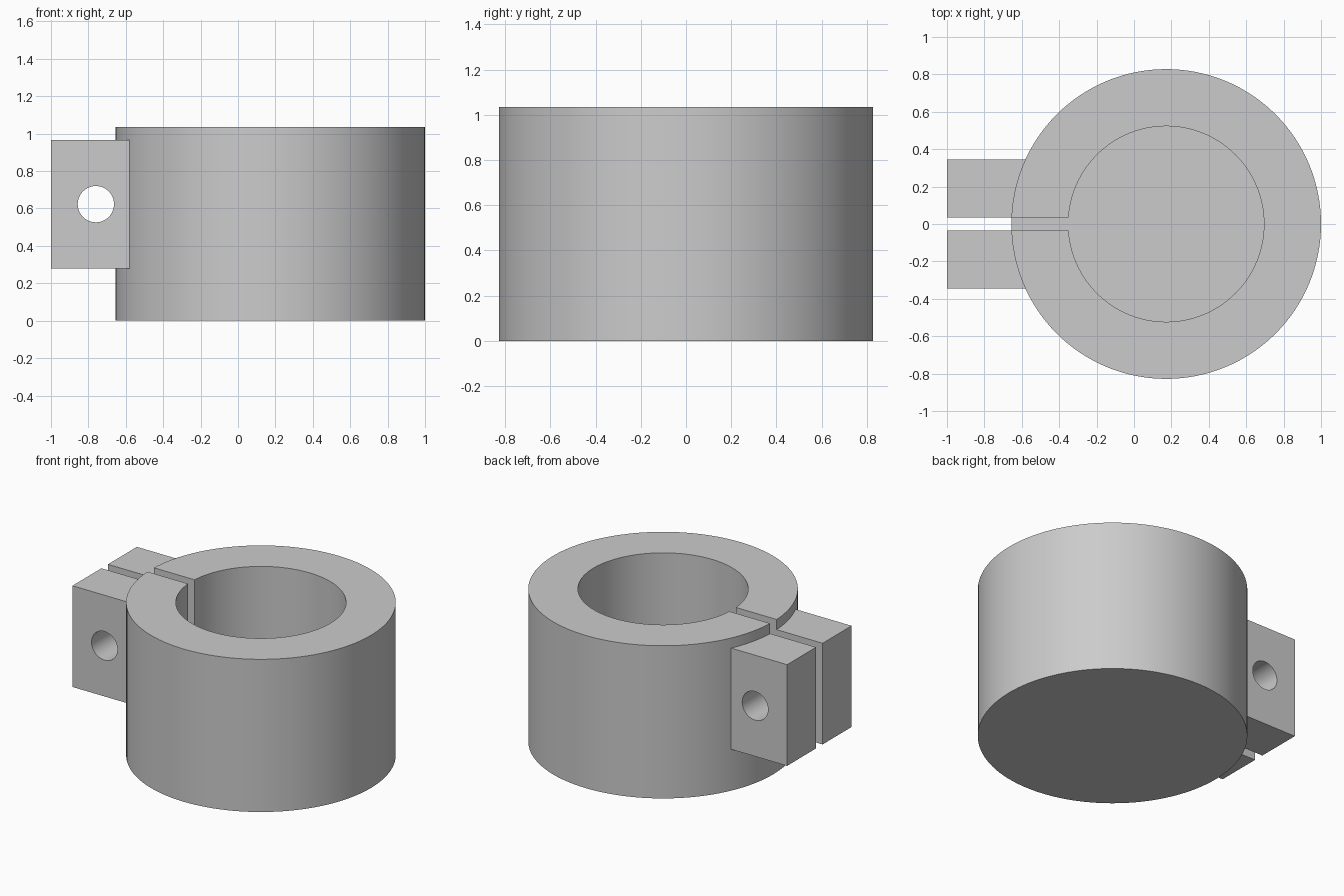
import bpy
import math

cube = bpy.data.objects.get("Cube")
if cube:
    bpy.data.objects.remove(cube, do_unlink=True)

# Main dimensions
CX, OUTER_R, BORE_R, HEIGHT = 0.172, 0.828, 0.523, 1.035
BORE_FLOOR, SLOT_FLOOR = 0.13, 0.138
GAP, EAR_Y = 0.035, 0.345
EAR_Z = (0.28, 0.966)

grey = bpy.data.materials.new("plain_grey")
grey.use_nodes = True
colour = (0.6, 0.6, 0.6, 1)
grey.diffuse_color = colour
grey.node_tree.nodes["Principled BSDF"].inputs["Base Color"].default_value = colour


def finish(name):
    ob = bpy.context.object
    ob.name = name
    ob.data.materials.append(grey)
    bpy.ops.object.transform_apply(location=False, rotation=True, scale=True)
    return ob


def cylinder(name, radius, depth, location, sides, rotation=(0, 0, 0)):
    bpy.ops.mesh.primitive_cylinder_add(vertices=sides, radius=radius, depth=depth,
                                        location=location, rotation=rotation)
    return finish(name)


def box(name, low, high):
    middle = [(a + b) / 2 for a, b in zip(low, high)]
    bpy.ops.mesh.primitive_cube_add(size=1, location=middle)
    bpy.context.object.scale = [b - a for a, b in zip(low, high)]
    return finish(name)


def combine(target, tool, operation):
    tool.hide_render = True
    mod = target.modifiers.new(operation.lower(), 'BOOLEAN')
    mod.operation, mod.solver, mod.object = operation, 'EXACT', tool
    bpy.context.view_layer.objects.active = target
    bpy.ops.object.modifier_apply(modifier=mod.name)
    bpy.data.objects.remove(tool, do_unlink=True)


# Solid collar with a pair of clamping ears
collar = cylinder("clamp_collar", OUTER_R, HEIGHT, (CX, 0, HEIGHT / 2), 128)
for side in (-1, 1):
    y0, y1 = sorted((side * GAP, side * EAR_Y))
    ear = box("clamp_ear", (-1, y0, EAR_Z[0]), (-0.5, y1, EAR_Z[1]))
    combine(collar, ear, 'UNION')

# Blind bore, split slot and bolt hole through both ears
bore_top = HEIGHT + 0.1
bore = cylinder("bore_cutter", BORE_R, bore_top - BORE_FLOOR,
                (CX, 0, (bore_top + BORE_FLOOR) / 2), 128)
combine(collar, bore, 'DIFFERENCE')
slot = box("slot_cutter", (-1.1, -GAP, SLOT_FLOOR), (0, GAP, bore_top))
combine(collar, slot, 'DIFFERENCE')
hole = cylinder("bolt_hole_cutter", 0.097, 1, (-0.76, 0, 0.623), 48,
                (math.pi / 2, 0, 0))
combine(collar, hole, 'DIFFERENCE')

# Smooth round walls, crisp edges
bpy.ops.object.select_all(action='DESELECT')
collar.select_set(True)
bpy.context.view_layer.objects.active = collar
bpy.ops.object.shade_smooth_by_angle(angle=math.radians(30))
